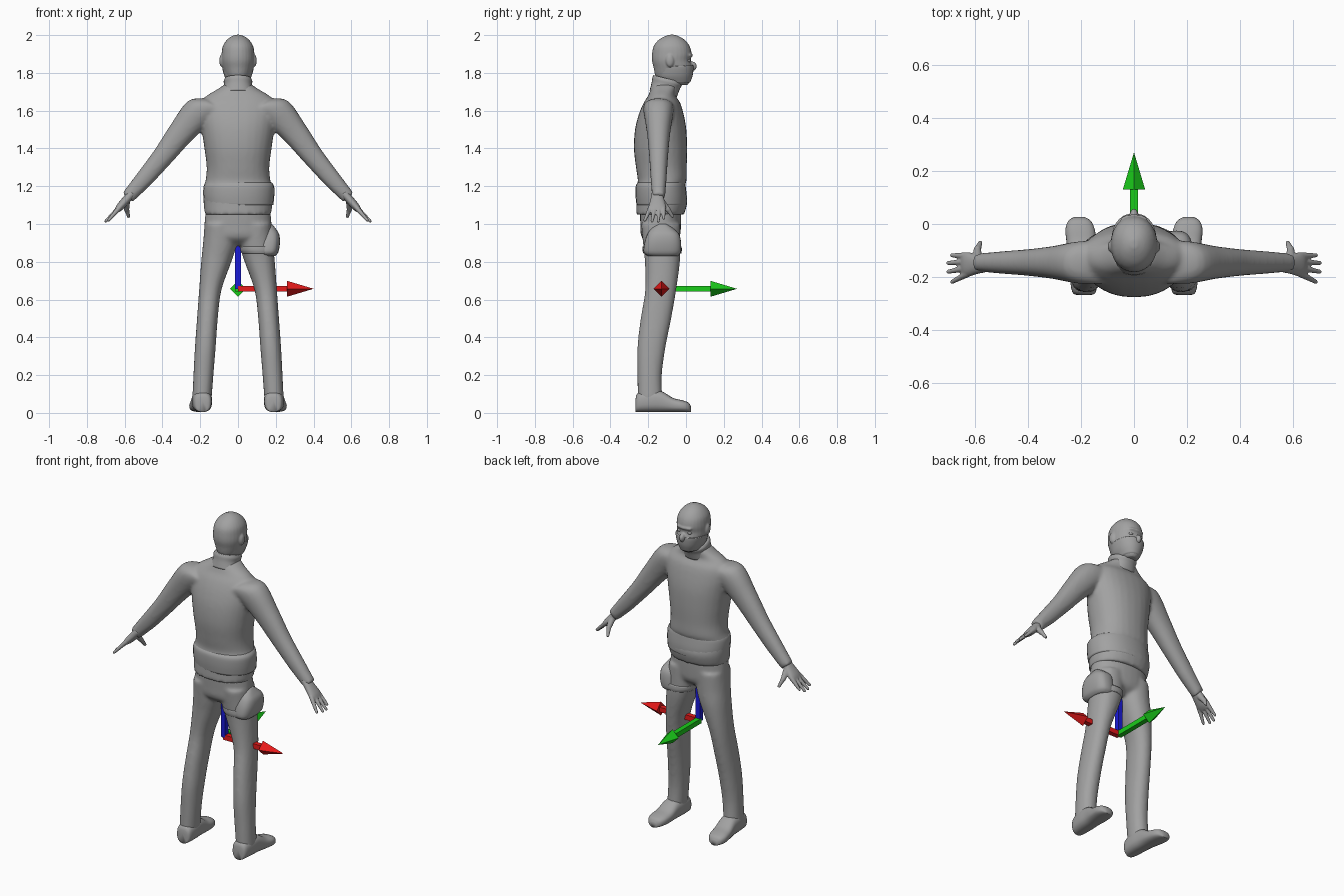
import bpy, bmesh, math
from mathutils import Vector, Matrix

old = bpy.data.objects.get("Cube")
if old:
    bpy.data.objects.remove(old, do_unlink=True)

X, Y, Z = Vector((1, 0, 0)), Vector((0, 1, 0)), Vector((0, 0, 1))


def material(name, r, g, b):
    m = bpy.data.materials.new(name)
    m.use_nodes = True
    m.diffuse_color = (r, g, b, 1)
    m.node_tree.nodes["Principled BSDF"].inputs["Base Color"].default_value = (r, g, b, 1)
    return m


GREY = material("plain grey", 0.36, 0.36, 0.36)
RED = material("arrow red", 0.8, 0.01, 0.01)
GREEN = material("arrow green", 0.01, 0.6, 0.01)
BLUE = material("arrow blue", 0.01, 0.01, 0.7)


def finish(name, bm, mat=GREY, voxel=0, smooth=True, relax=6):
    """Turn a bmesh into an object, optionally fusing its pieces."""
    bmesh.ops.recalc_face_normals(bm, faces=bm.faces)
    mesh = bpy.data.meshes.new(name)
    bm.to_mesh(mesh)
    bm.free()
    mesh.materials.append(mat)
    for p in mesh.polygons:
        p.use_smooth = smooth
    ob = bpy.data.objects.new(name, mesh)
    bpy.context.scene.collection.objects.link(ob)
    if voxel:
        r = ob.modifiers.new("fuse", 'REMESH')
        r.mode = 'VOXEL'
        r.voxel_size = voxel
        r.use_smooth_shade = True
        s = ob.modifiers.new("relax", 'SMOOTH')
        s.factor = 0.5
        s.iterations = relax
    return ob


def spline(rows, steps=4):
    """Smoothly interpolate rows of numbers."""
    out = []
    for i in range(len(rows) - 1):
        a, b = rows[max(i - 1, 0)], rows[i]
        c, d = rows[i + 1], rows[min(i + 2, len(rows) - 1)]
        for k in range(steps):
            t = k / steps
            out.append([q + t / 2 * (r - p + t * (2*p - 5*q + 4*r - s + t * (3*(q - r) + s - p)))
                        for p, q, r, s in zip(a, b, c, d)])
    return out + [list(rows[-1])]


def loft(bm, rows, u, v, power=2.2, sides=28):
    """Skin superellipse rings given as (x, y, z, half u, half v)."""
    rings = []
    for x, y, z, a, b in spline(rows):
        ring = []
        for i in range(sides):
            t = 2 * math.pi * i / sides
            c, s = math.cos(t), math.sin(t)
            cu = math.copysign(abs(c) ** (2 / power), c)
            sv = math.copysign(abs(s) ** (2 / power), s)
            ring.append(bm.verts.new(Vector((x, y, z)) + u * (a * cu) + v * (b * sv)))
        rings.append(ring)
    for lo, hi in zip(rings, rings[1:]):
        for i in range(sides):
            j = (i + 1) % sides
            bm.faces.new((lo[i], lo[j], hi[j], hi[i]))
    bm.faces.new(rings[0])
    bm.faces.new(rings[-1])


def stack(bm, rows, side=1, power=2.2):
    """Loft upright rows given as (z, x min, x max, y min, y max)."""
    loft(bm, [(side * (a + b) / 2, (c + d) / 2, z, (b - a) / 2, (d - c) / 2)
              for z, a, b, c, d in rows], X, Y, power)


def ball(bm, centre, size):
    bmesh.ops.create_uvsphere(bm, u_segments=20, v_segments=12, radius=1,
                              matrix=Matrix.Translation(centre) @ Matrix.Diagonal((*size, 1)))


def taper(bm, a, b, r1, r2, sides=12):
    a, b = Vector(a), Vector(b)
    turn = (b - a).to_track_quat('Z', 'Y').to_matrix().to_4x4()
    bmesh.ops.create_cone(bm, cap_ends=True, segments=sides, radius1=r1, radius2=r2,
                          depth=(b - a).length, matrix=Matrix.Translation((a + b) / 2) @ turn)


# Sweater: torso and both sleeves fused into one skin
bm = bmesh.new()
torso = [(1.05, .176, -.265, -.01), (1.12, .183, -.262, .007), (1.19, .184, -.262, -.01),
         (1.23, .172, -.255, .003), (1.3, .166, -.265, .004), (1.4, .178, -.276, .006),
         (1.5, .193, -.27, .002), (1.58, .205, -.25, -.012), (1.64, .2, -.225, -.03),
         (1.68, .165, -.2, -.055), (1.71, .115, -.188, -.05), (1.74, .07, -.175, -.04)]
stack(bm, [(z, -w, w, back, front) for z, w, back, front in torso])
for s in (-1, 1):
    sleeve = [(.12, 1.62, .07, .08), (.2, 1.597, .085, .08), (.3, 1.485, .07, .062),
              (.4, 1.355, .056, .05), (.5, 1.235, .047, .042), (.585, 1.14, .036, .034)]
    loft(bm, [(s * x, -.145, z, a, b) for x, z, a, b in sleeve],
         Vector((s * .77, 0, .64)), Y)
finish("sweater", bm, voxel=0.01)

# Rolled hem around the waist
bm = bmesh.new()
stack(bm, [(1.1, -.178, .187, -.262, .004), (1.15, -.184, .192, -.267, .004),
           (1.2, -.182, .191, -.266, -.002), (1.22, -.17, .178, -.255, -.005)])
finish("waist_fold", bm)

# Trousers: hips and both legs fused
bm = bmesh.new()
stack(bm, [(1.1, -.168, .168, -.245, -.025), (1.0, -.178, .178, -.242, -.026),
           (.93, -.175, .175, -.235, -.035), (.89, -.12, .12, -.19, -.08)])
leg = [(1.0, .01, .176, -.238, -.03), (.9, .005, .185, -.228, -.03),
       (.8, .035, .195, -.218, -.032), (.65, .088, .206, -.216, -.052),
       (.5, .107, .217, -.24, -.078), (.35, .118, .228, -.257, -.108),
       (.2, .13, .236, -.257, -.128), (.07, .14, .242, -.256, -.125)]
for s in (-1, 1):
    stack(bm, leg, s)
finish("trousers", bm, voxel=0.01)

# Shoes, toes turned slightly outward
for s, side in ((-1, "right"), (1, "left")):
    bm = bmesh.new()
    shoe = [(-.268, .188, .025, .06), (-.255, .188, .045, .1), (-.19, .19, .053, .115),
            (-.13, .193, .053, .11), (-.07, .198, .056, .075), (-.02, .203, .055, .062),
            (.012, .205, .042, .05), (.026, .206, .02, .03)]
    loft(bm, [(s * x, y, .005 + top / 2, w, top / 2) for y, x, w, top in shoe], X, Z, 2.6)
    finish(side + "_shoe", bm)

# Hands: palm, fingers and thumb fused
for s, side in ((-1, "right"), (1, "left")):
    bm = bmesh.new()
    palm = [(.56, 1.165, .022, .03), (.59, 1.13, .022, .036),
            (.625, 1.09, .02, .046), (.645, 1.068, .012, .042)]
    loft(bm, [(s * x, -.152, z, a, b) for x, z, a, b in palm],
         Vector((s * .77, 0, .64)), Y)
    tips = [(.685, -.118, 1.03), (.7, -.147, 1.015), (.7, -.18, 1.015), (.685, -.218, 1.02)]
    for i, (x, y, z) in enumerate(tips):
        root = (s * .625, -.12 - .022 * i, 1.09)
        taper(bm, root, (s * x, y, z), .014, .008)
        ball(bm, (s * x, y, z), (.008, .008, .008))
    taper(bm, (s * .59, -.135, 1.125), (s * .59, -.095, 1.075), .02, .014)
    taper(bm, (s * .59, -.097, 1.08), (s * .578, -.068, 1.035), .014, .008)
    ball(bm, (s * .59, -.096, 1.077), (.014, .014, .014))
    finish(side + "_hand", bm, voxel=0.004, relax=3)

# Collar, tilted down toward the front
bm = bmesh.new()
loft(bm, [(0, -.12, 1.69, .085, .072), (0, -.108, 1.73, .074, .074),
          (0, -.1, 1.755, .076, .078), (0, -.1, 1.77, .07, .072)], X, Vector((0, 1, -.25)))
finish("collar", bm)

# Head: skull, jaw, nose, brow and ears fused
bm = bmesh.new()
skull = [(1.735, .03, -.07, .005), (1.75, .05, -.13, .018), (1.78, .066, -.16, .028),
         (1.83, .082, -.172, .034), (1.865, .087, -.18, .025), (1.9, .087, -.18, .03),
         (1.94, .081, -.172, .02), (1.97, .063, -.15, -.002), (1.99, .04, -.12, -.03),
         (2.002, .012, -.09, -.06)]
stack(bm, [(z, -w, w, back, front) for z, w, back, front in skull], power=2.1)
ball(bm, (0, .032, 1.835), (.017, .025, .026))
ball(bm, (0, .018, 1.893), (.052, .018, .012))
for s in (-1, 1):
    ball(bm, (s * .086, -.085, 1.865), (.013, .022, .034))
finish("head", bm, voxel=0.005, relax=3)

# Face covering over nose and jaw, plus the eyes above it
bm = bmesh.new()
loft(bm, [(0, -.05, 1.745, .052, .072), (0, -.058, 1.78, .071, .093),
          (0, -.058, 1.815, .081, .098), (0, -.06, 1.835, .084, .1)], X, Vector((0, 1, .06)))
finish("face_mask", bm)
for s, side in ((-1, "right"), (1, "left")):
    bm = bmesh.new()
    ball(bm, (s * .033, .012, 1.865), (.014, .012, .009))
    finish(side + "_eye", bm)

# Thigh holster and its strap on the left leg
bm = bmesh.new()
stack(bm, [(.83, .11, .196, -.2, -.045), (.85, .1, .213, -.224, -.028),
           (.9, .1, .222, -.22, -.026), (.945, .1, .218, -.205, -.036),
           (.975, .1, .2, -.185, -.065), (1.0, .12, .18, -.15, -.1)], power=2.8)
finish("holster", bm)
bm = bmesh.new()
stack(bm, [(.845, .02, .197, -.226, -.025), (.86, .012, .199, -.23, -.022),
           (.88, .01, .196, -.23, -.023)])
finish("holster_strap", bm)

# Axis arrows: square shaft and four-sided head, meeting at one point
hub = Vector((0, -.13, .657))
for name, axis, mat in (("red_arrow", X, RED), ("green_arrow", Y, GREEN), ("blue_arrow", Z, BLUE)):
    bm = bmesh.new()
    rest = [a for a in (X, Y, Z) if a != axis]
    size = axis * .26 + (rest[0] + rest[1]) * .03
    bmesh.ops.create_cube(bm, size=1, matrix=Matrix.Translation(hub + axis * .13)
                          @ Matrix.Diagonal((*size, 1)))
    taper(bm, hub + axis * .26, hub + axis * .4, .042, 0, 4)
    finish(name, bm, mat, smooth=False)
